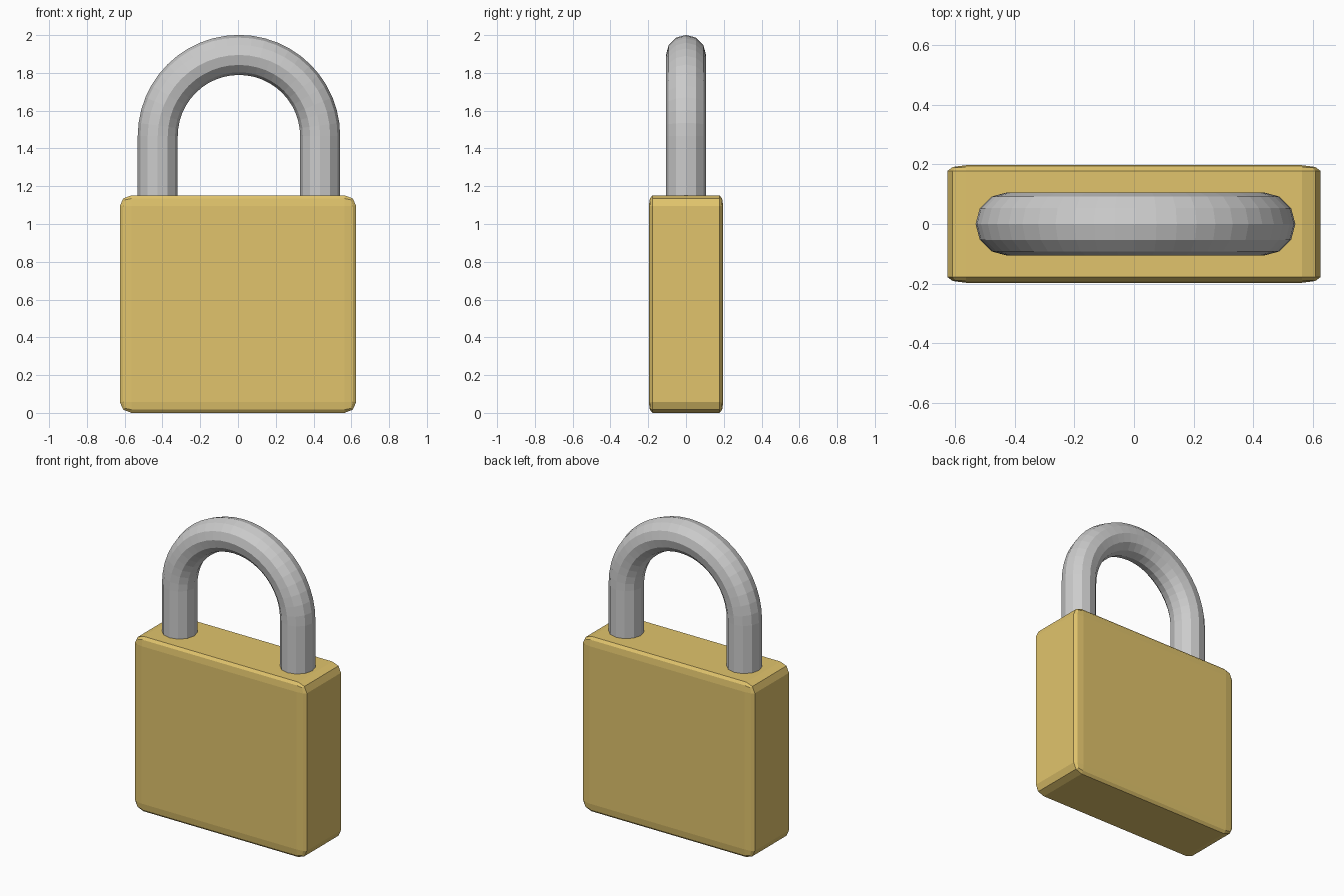
import bpy, bmesh
from math import sin, cos, pi

if "Cube" in bpy.data.objects:
    bpy.data.objects.remove(bpy.data.objects["Cube"])

# Body: beveled cube, then stretched so the bevel is thin front to back
bm = bmesh.new()
bmesh.ops.create_cube(bm, size=2)
bmesh.ops.bevel(bm, geom=bm.edges[:], offset=0.1, offset_type='OFFSET',
                segments=2, profile=0.5, affect='EDGES')
bmesh.ops.scale(bm, verts=bm.verts, vec=(0.626, 0.197, 0.576))
bmesh.ops.translate(bm, verts=bm.verts, vec=(0, 0, 0.576))
mesh = bpy.data.meshes.new("lock_body")
bm.to_mesh(mesh)
bm.free()
body = bpy.data.objects.new("lock_body", mesh)
bpy.context.collection.objects.link(body)
brass = bpy.data.materials.new("brass")
brass.diffuse_color = (0.75, 0.55, 0.15, 1)
brass.use_nodes = True
brass.node_tree.nodes["Principled BSDF"].inputs["Base Color"].default_value = brass.diffuse_color
mesh.materials.append(brass)

# Shackle: 12-sided rings swept along leg, half circle, leg
CX, CZ, R, r, SIDES, STEPS, FOOT = 0.005, 1.465, 0.43, 0.106, 12, 24, 1.1
path = [(0, FOOT)] + [(pi * i / STEPS, CZ) for i in range(STEPS + 1)] + [(pi, FOOT)]
bm = bmesh.new()
rings = []
for a, z in path:
    ring = []
    for k in range(SIDES):
        t = 2 * pi * k / SIDES
        d = R + r * cos(t)
        ring.append(bm.verts.new((CX + d * cos(a), r * sin(t), z + d * sin(a))))
    rings.append(ring)
for p, q in zip(rings, rings[1:]):
    for k in range(SIDES):
        n = (k + 1) % SIDES
        bm.faces.new((p[k], p[n], q[n], q[k]))
bm.faces.new(rings[0])
bm.faces.new(rings[-1])
bmesh.ops.recalc_face_normals(bm, faces=bm.faces)
mesh = bpy.data.meshes.new("shackle")
bm.to_mesh(mesh)
bm.free()
shackle = bpy.data.objects.new("shackle", mesh)
bpy.context.collection.objects.link(shackle)
